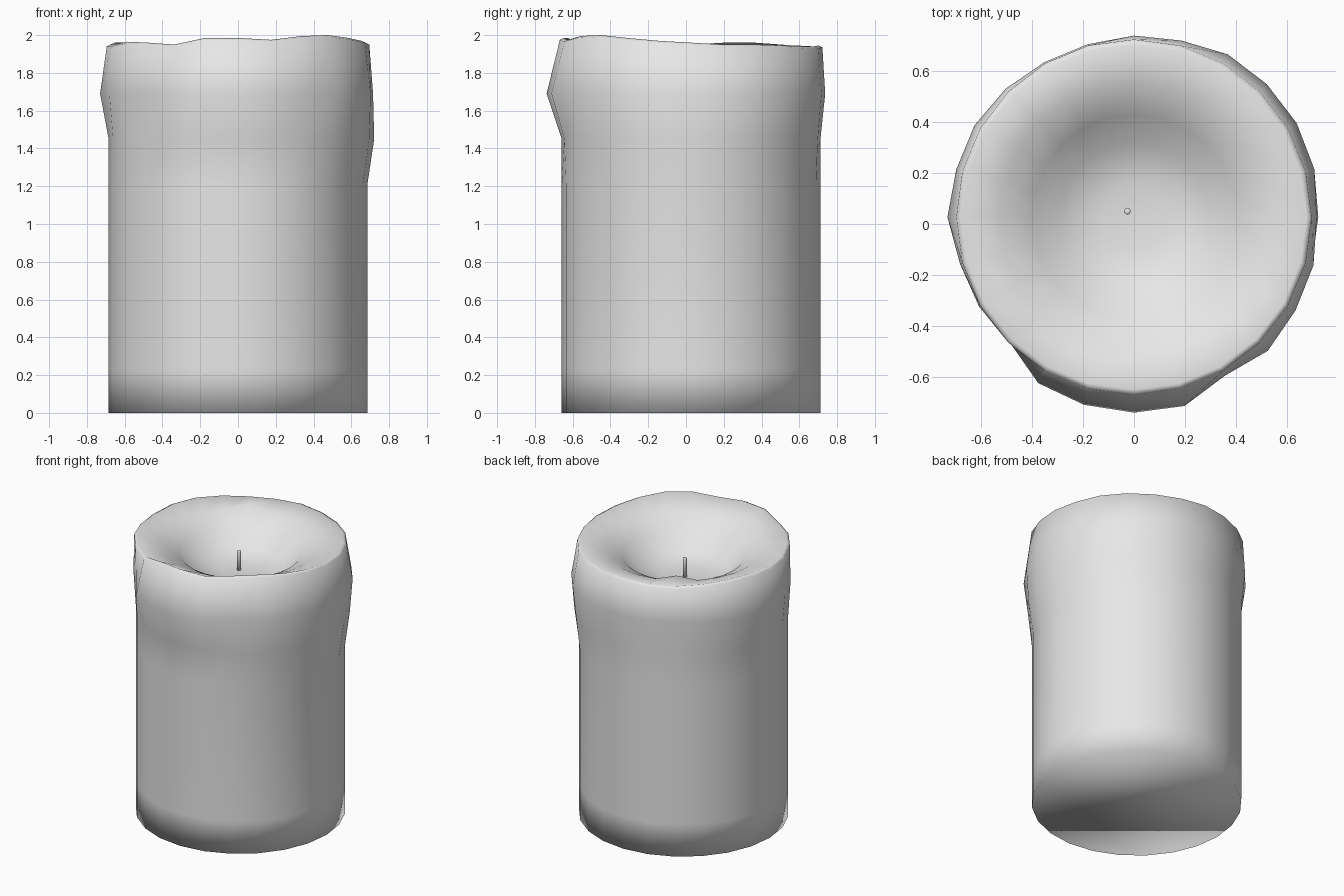
import bpy, bmesh, math
from mathutils import Vector

cube = bpy.data.objects.get("Cube")
if cube:
    bpy.data.objects.remove(cube, do_unlink=True)

SIDES = 24
CENTRE = Vector((0, 0.027, 0))

wax = bpy.data.materials.new("pale_grey_wax")
wax.use_nodes = True
wax.diffuse_color = (0.8, 0.8, 0.8, 1)
wax.node_tree.nodes["Principled BSDF"].inputs["Base Color"].default_value = wax.diffuse_color


def finish(name, bm):
    bmesh.ops.recalc_face_normals(bm, faces=bm.faces)
    for f in bm.faces:
        f.smooth = True
    mesh = bpy.data.meshes.new(name)
    bm.to_mesh(mesh)
    bm.free()
    mesh.materials.append(wax)
    obj = bpy.data.objects.new(name, mesh)
    bpy.context.collection.objects.link(obj)
    return obj


def ring(bm, radius, height):
    """One loop of vertices; radius and height are functions of the step."""
    verts = []
    for i in range(SIDES):
        a = math.tau * i / SIDES
        r = radius(i)
        verts.append(bm.verts.new(CENTRE + Vector((r * math.cos(a), r * math.sin(a), height(i)))))
    return verts


# Swollen shoulder radii and uneven rim heights, counter-clockwise from +x
shoulder = [.715, .73, .735, .735, .735, .715, .71, .70, .70, .71, .72, .72,
            .73, .705, .70, .69, .75, .76, .765, .765, .715, .74, .73, .727]
rim = [1.96, 1.95, 1.95, 1.945, 1.94, 1.94, 1.945, 1.94, 1.94, 1.95, 1.96, 1.96,
       1.95, 1.95, 1.965, 1.96, 1.95, 1.985, 1.985, 1.975, 1.995, 2.0, 1.985, 1.97]


def sag(i):
    """Wax sags lower on the +x side."""
    return 0.685 + 0.036 * max(0, math.cos(math.tau * i / SIDES))


# Candle body: outer wall, rim and melted bowl in one skin
bm = bmesh.new()
loops = [
    ring(bm, lambda i: 0.685, lambda i: 0),
    ring(bm, lambda i: 0.685, lambda i: 0.23),
    ring(bm, lambda i: 0.685, lambda i: 1.21),
    ring(bm, sag, lambda i: 1.45),
    ring(bm, lambda i: shoulder[i], lambda i: 1.69),
    ring(bm, lambda i: 0.695, lambda i: rim[i] - 0.01),
    ring(bm, lambda i: 0.675, lambda i: rim[i]),
    # a small lump of wax stands behind the low part of the rim
    ring(bm, lambda i: 0.53, lambda i: 1.95 if i == 8 else 1.915),
    ring(bm, lambda i: 0.40, lambda i: 1.85),
    ring(bm, lambda i: 0.29, lambda i: 1.745),
    ring(bm, lambda i: 0.13, lambda i: 1.71),
]
for low, high in zip(loops, loops[1:]):
    for i in range(SIDES):
        j = (i + 1) % SIDES
        bm.faces.new((low[i], low[j], high[j], high[i]))
bm.faces.new(loops[0][::-1])
bm.faces.new(loops[-1])
finish("candle_body", bm)

# Wick
bm = bmesh.new()
bmesh.ops.create_cone(bm, cap_ends=True, segments=10, radius1=0.013, radius2=0.013, depth=0.17)
top = [e for e in bm.edges if all(v.co.z > 0 for v in e.verts)]
bmesh.ops.bevel(bm, geom=top, offset=0.006, segments=2, affect='EDGES', profile=0.5)
wick = finish("wick", bm)
wick.location = (-0.026, 0.05, 1.765)
